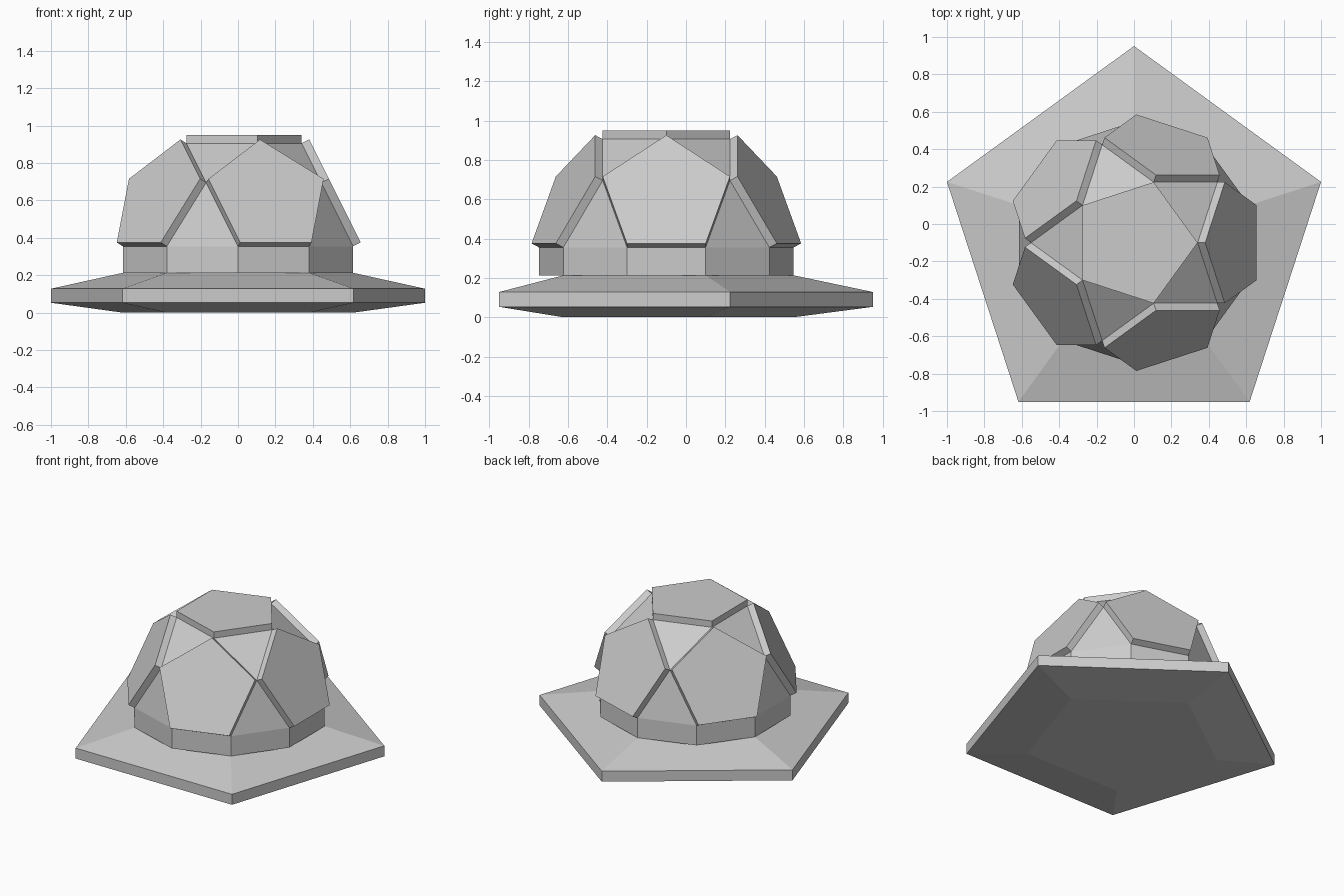
import bpy, bmesh
from math import sin, cos, radians, sqrt
from mathutils import Vector

if "Cube" in bpy.data.objects:
    bpy.data.objects.remove(bpy.data.objects["Cube"])

CY = -0.1                  # shared axis of base and dome
EDGE = 0.4                 # edge length of the dome facets
PHI = (1 + sqrt(5)) / 2
R = EDGE * PHI             # dome radius
R_TOP, R_MID = EDGE * 0.85065, EDGE * 1.37638
Z0 = 0.355                 # dome equator height
PLATE = 0.045              # plate thickness


def pt(r, deg, z):
    return Vector((r * cos(radians(deg)), CY + r * sin(radians(deg)), z))


def ring(n, r, z, start=90):
    return [pt(r, start + 360 / n * i, z) for i in range(n)]


def build(name, faces):
    """Make a flat-faced mesh from polygons, welding shared corners."""
    bm = bmesh.new()
    for f in faces:
        bm.faces.new([bm.verts.new(v) for v in f])
    bmesh.ops.remove_doubles(bm, verts=bm.verts, dist=1e-4)
    bmesh.ops.recalc_face_normals(bm, faces=bm.faces)
    me = bpy.data.meshes.new(name)
    bm.to_mesh(me)
    bm.free()
    ob = bpy.data.objects.new(name, me)
    bpy.context.collection.objects.link(ob)
    return ob


def loft(rings):
    """Side quads between successive rings, capped at both ends."""
    faces = [rings[0], rings[-1]]
    for a, b in zip(rings, rings[1:]):
        n = len(a)
        faces += [[a[i], a[(i + 1) % n], b[(i + 1) % n], b[i]] for i in range(n)]
    return faces


# Pentagonal base with sloped top and underside
R_BASE = 1 / cos(radians(18))
build("base", loft([ring(5, R, 0), ring(5, R_BASE, 0.053),
                    ring(5, R_BASE, 0.128), ring(5, R, 0.213)]))

# Ten-sided collar under the dome
build("collar", loft([ring(10, R, 0.213), ring(10, R, Z0)]))

# Dome: half icosidodecahedron, triangles between pentagons
top = lambda a: pt(R_TOP, a, Z0 + R_MID)
mid = lambda a: pt(R_MID, a, Z0 + R_TOP)
eq = lambda a: pt(R, a, Z0)
angles = range(0, 360, 72)
pentagons = [[top(a) for a in angles]]
triangles = []
for a in angles:
    pentagons.append([top(a), mid(a - 36), eq(a - 18), eq(a + 18), mid(a + 36)])
    triangles.append([top(a), mid(a + 36), top(a + 72)])
    triangles.append([mid(a + 36), eq(a + 18), eq(a + 54)])
build("dome", pentagons + triangles)

# Raised plate on each pentagon
centre = Vector((0, CY, Z0))
for i, p in enumerate(pentagons):
    n = (sum(p, Vector()) / 5 - centre).normalized() * PLATE
    build(f"dome_plate_{i}", loft([p, [v + n for v in p]]))
